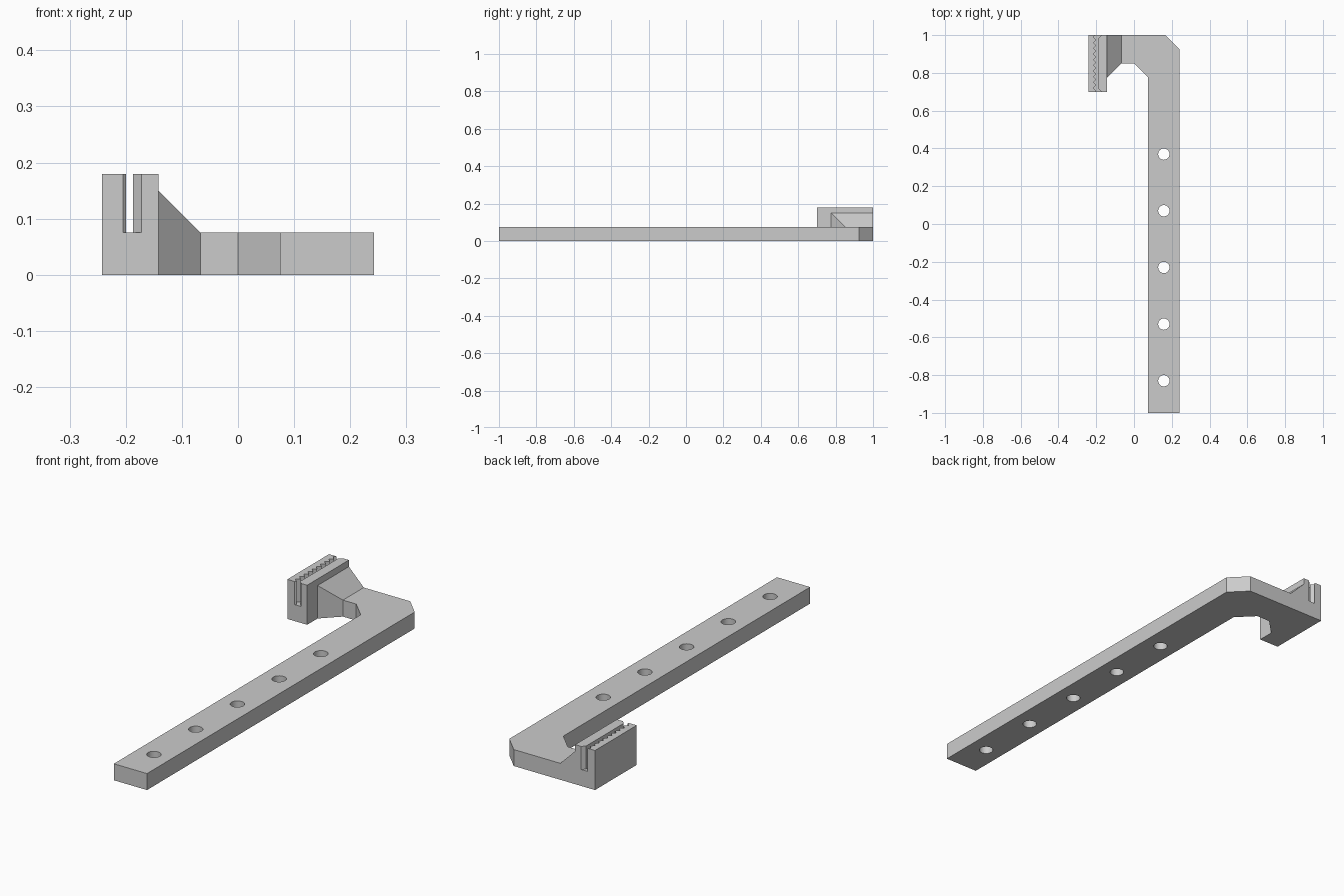
import bpy, bmesh, math

cube = bpy.data.objects.get("Cube")
if cube:
    bpy.data.objects.remove(cube, do_unlink=True)

BASE = 0.075          # thickness of the flat bar
TOP = 0.18            # top of the clamp jaws

grey = bpy.data.materials.new("plain grey")
grey.use_nodes = True
grey.diffuse_color = (0.6, 0.6, 0.6, 1)
grey.node_tree.nodes["Principled BSDF"].inputs["Base Color"].default_value = (0.6, 0.6, 0.6, 1)


def finish(name, bm):
    bmesh.ops.recalc_face_normals(bm, faces=bm.faces)
    mesh = bpy.data.meshes.new(name)
    bm.to_mesh(mesh)
    bm.free()
    mesh.materials.append(grey)
    obj = bpy.data.objects.new(name, mesh)
    bpy.context.collection.objects.link(obj)
    return obj


def prism(name, outline, z0, z1):
    bm = bmesh.new()
    face = bm.faces.new([bm.verts.new((x, y, z0)) for x, y in outline])
    geom = bmesh.ops.extrude_face_region(bm, geom=[face])["geom"]
    for v in geom:
        if isinstance(v, bmesh.types.BMVert):
            v.co.z = z1
    return finish(name, bm)


def combine(target, tool, operation):
    mod = target.modifiers.new(operation, 'BOOLEAN')
    mod.operation = operation
    mod.solver = 'EXACT'
    mod.object = tool
    bpy.context.view_layer.objects.active = target
    bpy.ops.object.modifier_apply(modifier=mod.name)
    bpy.data.objects.remove(tool, do_unlink=True)


# Flat hooked bar with chamfered corners
left, jaw, ramp, arm, right = -0.242, -0.142, -0.067, 0.075, 0.242
bracket = prism("hooked_bracket", [
    (arm, -1), (right, -1), (right, 0.925), (0.167, 1), (left, 1), (left, 0.7),
    (jaw, 0.7), (jaw, 0.775), (ramp, 0.85), (0, 0.85), (arm, 0.775)], 0, BASE)

# Toothed jaw: sawtooth inner wall
teeth = [(-0.205, 0.7)]
for i in range(10):
    y = 0.705 + 0.03 * i
    teeth += [(-0.2, y), (-0.215, y + 0.015)]
teeth.append((-0.205, 1))
toothed_jaw = prism("toothed_jaw", [(left, 0.7)] + teeth + [(left, 1)], BASE, TOP)

# Plain jaw: lead-in chamfers at both ends of the slot
slot, cut = -0.187, 0.015
plain_jaw = prism("plain_jaw", [
    (slot + cut, 0.7), (jaw, 0.7), (jaw, 1), (slot + cut, 1),
    (slot, 1 - cut), (slot, 0.7 + cut)], BASE, TOP)

# Sloping brace between the bar and the plain jaw
bm = bmesh.new()
for p in [(jaw, 0.775, BASE), (jaw, 1, BASE), (ramp, 0.85, BASE), (ramp, 1, BASE),
          (jaw, 0.775, 0.15), (jaw, 1, 0.15)]:
    bm.verts.new(p)
bmesh.ops.convex_hull(bm, input=bm.verts)
brace = finish("sloping_brace", bm)

for part in (toothed_jaw, plain_jaw, brace):
    combine(bracket, part, 'UNION')

# Row of screw holes
for i in range(5):
    ring = [(0.158 + 0.03 * math.cos(a * math.tau / 32),
             -0.83 + 0.3 * i + 0.03 * math.sin(a * math.tau / 32)) for a in range(32)]
    combine(bracket, prism("hole_cutter", ring, -0.05, 0.12), 'DIFFERENCE')

# Merge coplanar faces and shade
bm = bmesh.new()
bm.from_mesh(bracket.data)
bmesh.ops.remove_doubles(bm, verts=bm.verts, dist=0.0001)
bmesh.ops.dissolve_limit(bm, angle_limit=0.01, verts=bm.verts, edges=bm.edges)
bm.to_mesh(bracket.data)
bm.free()
bpy.ops.object.select_all(action='DESELECT')
bracket.select_set(True)
bpy.context.view_layer.objects.active = bracket
bpy.ops.object.shade_smooth_by_angle(angle=math.radians(30))
